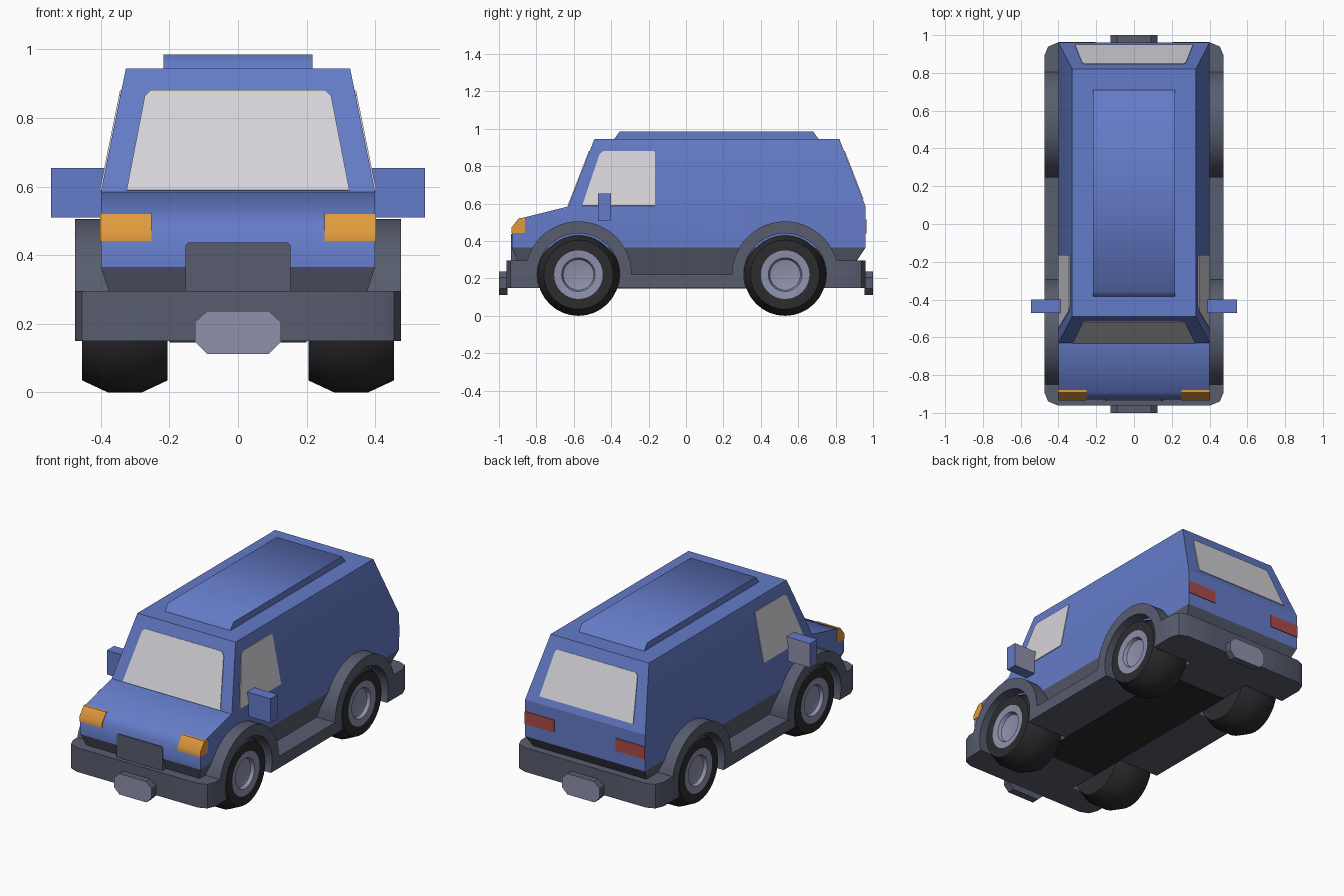
import bpy, bmesh, math
from mathutils import Vector

if "Cube" in bpy.data.objects:
    bpy.data.objects.remove(bpy.data.objects["Cube"])


def material(name, rgb):
    lin = [((c / 255 + 0.055) / 1.055) ** 2.4 for c in rgb]
    m = bpy.data.materials.new(name)
    m.diffuse_color = (*lin, 1)
    m.use_nodes = True
    m.node_tree.nodes["Principled BSDF"].inputs["Base Color"].default_value = m.diffuse_color
    return m


BLUE = material("blue paint", (100, 123, 200))
SLATE = material("slate trim", (88, 93, 110))
GLASS = material("pale glass", (214, 212, 217))
BLACK = material("tyre black", (44, 43, 46))
METAL = material("grey metal", (142, 145, 172))
ORANGE = material("orange lamp", (224, 155, 62))
RED = material("red lamp", (172, 74, 70))


def finish(name, bm, mats, angle=None):
    bmesh.ops.recalc_face_normals(bm, faces=bm.faces)
    me = bpy.data.meshes.new(name)
    bm.to_mesh(me)
    bm.free()
    ob = bpy.data.objects.new(name, me)
    bpy.context.collection.objects.link(ob)
    for m in mats:
        me.materials.append(m)
    if angle:
        bpy.ops.object.select_all(action='DESELECT')
        ob.select_set(True)
        bpy.context.view_layer.objects.active = ob
        bpy.ops.object.shade_smooth_by_angle(angle=math.radians(angle))
    return ob


def extruded(pts, offset):
    """Closed solid: a polygon swept along an offset vector."""
    bm = bmesh.new()
    off = Vector(offset)
    a = [bm.verts.new(p) for p in pts]
    b = [bm.verts.new(Vector(p) + off) for p in pts]
    bm.faces.new(a)
    bm.faces.new(b)
    for i in range(len(a)):
        j = (i + 1) % len(a)
        bm.faces.new((a[i], a[j], b[j], b[i]))
    bmesh.ops.recalc_face_normals(bm, faces=bm.faces)
    return bm


def side_prism(profile, x0, x1):
    return extruded([(x0, y, z) for y, z in profile], (x1 - x0, 0, 0))


def box(name, x0, x1, y0, y1, z0, z1, mat):
    return finish(name, side_prism([(y0, z0), (y1, z0), (y1, z1), (y0, z1)], x0, x1), [mat])


def arc(cy, cz, r, a0, a1, n=24):
    return [(cy + r * math.cos(math.radians(a0 + (a1 - a0) * i / n)),
             cz + r * math.sin(math.radians(a0 + (a1 - a0) * i / n))) for i in range(n + 1)]


KNEE, ROOF = 0.585, 0.945


def half_width(z):
    return 0.40 - max(0, z - KNEE) * 0.073 / (ROOF - KNEE)


# Painted body shell, narrowing above the waist
body = side_prism([(-0.93, 0.365), (-0.93, 0.47), (-0.89, 0.52), (-0.63, KNEE), (-0.49, ROOF),
                   (0.82, ROOF), (0.96, KNEE), (0.96, 0.365)], -1, 1)
bmesh.ops.bisect_plane(body, geom=body.verts[:] + body.edges[:] + body.faces[:],
                       plane_co=(0, 0, KNEE), plane_no=(0, 0, 1))
for v in body.verts:
    v.co.x *= half_width(v.co.z)
finish("body", body, [BLUE], 42)

# Lower body, tucked in towards the bottom
lower = side_prism([(-0.93, 0.365), (0.96, 0.365), (0.85, 0.2), (-0.864, 0.2)], -1, 1)
for v in lower.verts:
    v.co.x *= 0.40 if v.co.z > 0.3 else 0.345
finish("lower_body", lower, [SLATE])

# Raised roof panel
finish("roof_panel", side_prism([(-0.385, 0.944), (-0.355, 0.985), (0.68, 0.985), (0.71, 0.944)],
                                -0.218, 0.218), [BLUE], 60)

# Bumpers, sills and wheel arches in one skirt per side
AXLES = {"front": -0.575, "rear": 0.53}
HUB, ARCH, WELL = 0.22, 0.285, 0.221
rise = math.degrees(math.asin((0.295 - HUB) / ARCH))
dip = math.degrees(math.asin((HUB - 0.15) / WELL))
skirt_profile = ([(-0.96, 0.15), (-0.96, 0.295)]
                 + arc(AXLES["front"], HUB, ARCH, 180 - rise, 0)
                 + arc(AXLES["rear"], HUB, ARCH, 180, rise)
                 + [(0.96, 0.295), (0.96, 0.15)]
                 + arc(AXLES["rear"], HUB, WELL, -dip, 180 + dip)
                 + arc(AXLES["front"], HUB, WELL, -dip, 180 + dip))

# Wheel section as (x, radius), from inner face to hub centre
WHEEL = [(0.205, 0), (0.205, 0.185), (0.28, 0.22), (0.38, 0.22), (0.455, 0.185), (0.455, 0.13),
         (0.45, 0.09), (0.43, 0.082), (0.425, 0.065), (0.425, 0)]


def wheel(name, side, y):
    bm = bmesh.new()
    vs = [bm.verts.new((side * x, y, HUB + r)) for x, r in WHEEL]
    es = [bm.edges.new(p) for p in zip(vs, vs[1:])]
    bmesh.ops.spin(bm, geom=vs + es, cent=(0, y, HUB), axis=(1, 0, 0),
                   angle=2 * math.pi, steps=32, use_duplicate=False)
    bmesh.ops.remove_doubles(bm, verts=bm.verts, dist=0.0005)
    for f in bm.faces:
        c = f.calc_center_median()
        far = max(math.hypot(v.co.y - y, v.co.z - HUB) for v in f.verts)
        f.material_index = int(abs(c.x) > 0.4 and far < 0.135)
    finish(name, bm, [BLACK, METAL], 30)


for s, label in ((-1, "left"), (1, "right")):
    skirt = side_prism(skirt_profile, s * 0.2, s * 0.475)
    corners = [e for e in skirt.edges
               if all(abs(v.co.x) > 0.47 and abs(v.co.y) > 0.95 for v in e.verts)]
    bmesh.ops.bevel(skirt, geom=corners, offset=0.07, segments=2, profile=0.5, affect='EDGES')
    finish(label + "_skirt", skirt, [SLATE], 32)

    for end, y in AXLES.items():
        wheel(f"{label}_{end}_wheel", s, y)

    # Door window
    door = [(-0.555, 0.588), (-0.165, 0.588), (-0.165, 0.87), (-0.172, 0.88),
            (-0.44, 0.88), (-0.462, 0.865)]
    finish(label + "_door_window",
           extruded([(s * (half_width(z) - 0.002), y, z) for y, z in door],
                    (s * 0.006, 0, 0.001)), [GLASS])

    # Door mirror with a grey reflecting face at the back
    mirror = box(label + "_mirror", s * 0.385, s * 0.545, -0.47, -0.40, 0.51, 0.655, BLUE)
    mirror.data.materials.append(METAL)
    for f in mirror.data.polygons:
        f.material_index = int(f.normal.y > 0.9)

    # Headlamp wrapped around the corner, and tail lamp
    lamp = [(-0.934, 0.442), (-0.934, 0.471), (-0.893, 0.523), (-0.862, 0.523), (-0.862, 0.442)]
    finish(label + "_headlamp", side_prism(lamp, s * 0.252, s * 0.403), [ORANGE], 42)
    box(label + "_tail_lamp", s * 0.205, s * 0.40, 0.957, 0.964, 0.44, 0.515, RED)

# Middle of the bumpers and floor, with a dark underbody strip
box("floor", -0.2, 0.2, -0.96, 0.96, 0.15, 0.295, SLATE)
box("underbody_strip", -0.2, 0.2, -0.58, 0.55, 0.146, 0.152, BLACK)

# Windscreen and rear window, lying on the sloping ends
slope = 0.14 / (ROOF - KNEE)
screen = [(-0.325, 0.588), (0.325, 0.588), (0.272, 0.862), (0.255, 0.88),
          (-0.255, 0.88), (-0.272, 0.862)]
finish("windscreen", extruded([(x, -0.628 + (z - KNEE) * slope, z) for x, z in screen],
                              (0, -0.006, 0.002)), [GLASS])
back = [(-0.312, 0.622), (0.312, 0.622), (0.275, 0.865), (0.262, 0.88),
        (-0.262, 0.88), (-0.275, 0.865)]
finish("rear_window", extruded([(x, 0.958 - (z - KNEE) * slope, z) for x, z in back],
                               (0, 0.006, 0.002)), [GLASS])

# Grille
finish("grille", extruded([(-0.153, -0.936, 0.285), (0.153, -0.936, 0.285), (0.153, -0.936, 0.428),
                           (0.145, -0.936, 0.437), (-0.145, -0.936, 0.437),
                           (-0.153, -0.936, 0.428)], (0, 0.04, 0)), [SLATE])

# Eight-sided bumper plates, pale on the outer face
octagon = [(-0.09, 0.112), (0.09, 0.112), (0.125, 0.147), (0.125, 0.205),
           (0.09, 0.237), (-0.09, 0.237), (-0.125, 0.205), (-0.125, 0.147)]
for s, label in ((-1, "front"), (1, "rear")):
    plate = finish(label + "_bumper_plate",
                   extruded([(x, s * 0.955, z) for x, z in octagon], (0, s * 0.045, 0)),
                   [SLATE, METAL])
    for f in plate.data.polygons:
        f.material_index = int(f.normal.y * s > 0.9)
